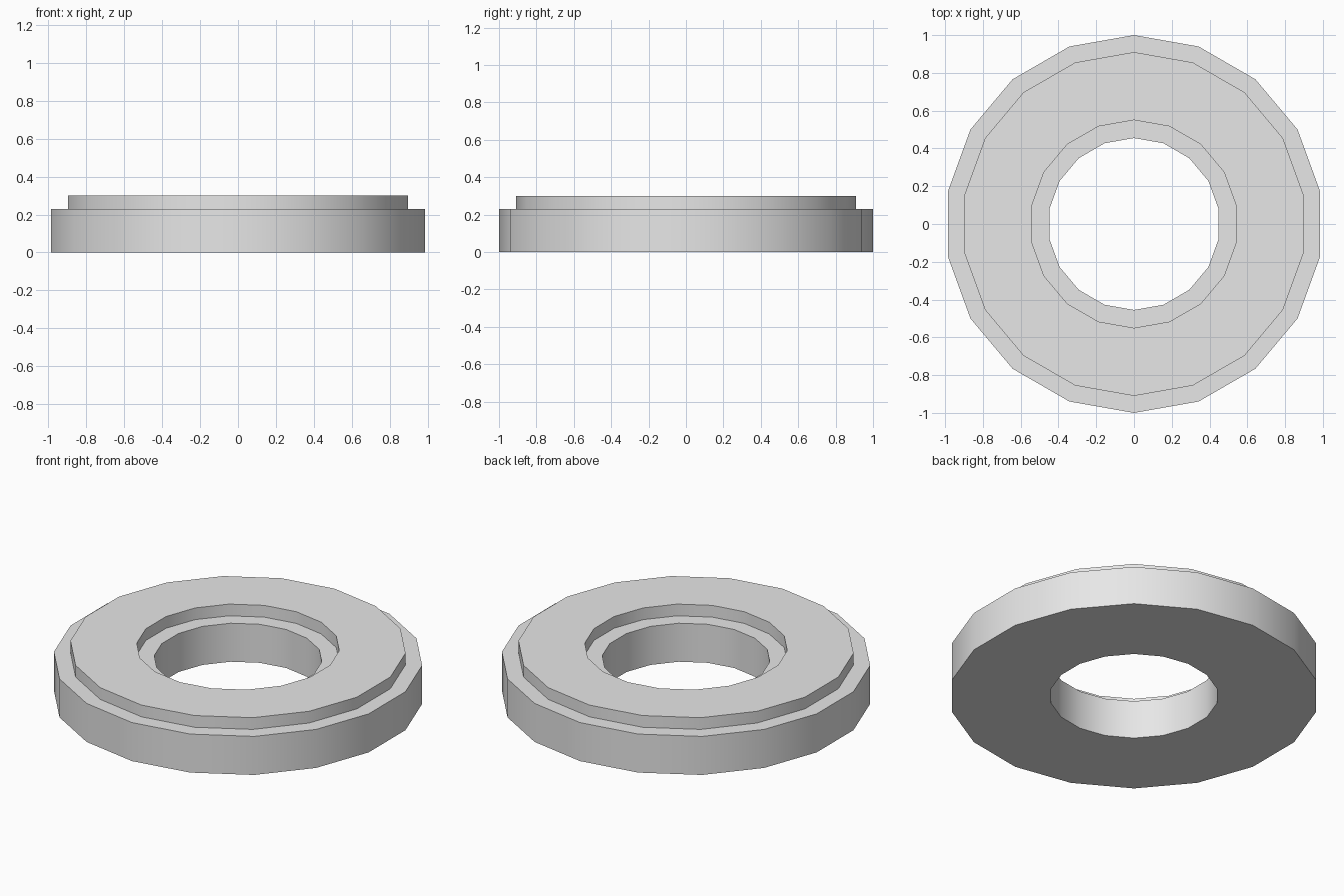
import bpy
import bmesh
import math

if "Cube" in bpy.data.objects:
    bpy.data.objects.remove(bpy.data.objects["Cube"])

SIDES = 18

# Closed cross-section (radius, height): wide base ring with a raised middle band
PROFILE = [(0.455, 0.0), (1.0, 0.0), (1.0, 0.23), (0.91, 0.23),
           (0.91, 0.30), (0.55, 0.30), (0.55, 0.23), (0.455, 0.23)]

# Sweep the cross-section round the z axis, with a corner on +y
bm = bmesh.new()
rings = []
for i in range(SIDES):
    a = math.pi / 2 + math.tau * i / SIDES
    rings.append([bm.verts.new((r * math.cos(a), r * math.sin(a), z)) for r, z in PROFILE])
for i in range(SIDES):
    cur, nxt = rings[i], rings[(i + 1) % SIDES]
    for j in range(len(PROFILE)):
        k = (j + 1) % len(PROFILE)
        bm.faces.new((cur[j], nxt[j], nxt[k], cur[k]))
bmesh.ops.recalc_face_normals(bm, faces=bm.faces)

mesh = bpy.data.meshes.new("stepped_ring")
bm.to_mesh(mesh)
bm.free()
ring = bpy.data.objects.new("stepped_ring", mesh)
bpy.context.collection.objects.link(ring)

# Plain light grey
grey = bpy.data.materials.new("light grey")
grey.diffuse_color = (0.8, 0.8, 0.8, 1.0)
grey.use_nodes = True
grey.node_tree.nodes["Principled BSDF"].inputs["Base Color"].default_value = grey.diffuse_color
mesh.materials.append(grey)

# Smooth walls, sharp steps
bpy.context.view_layer.objects.active = ring
ring.select_set(True)
bpy.ops.object.shade_smooth_by_angle(angle=math.radians(30))
